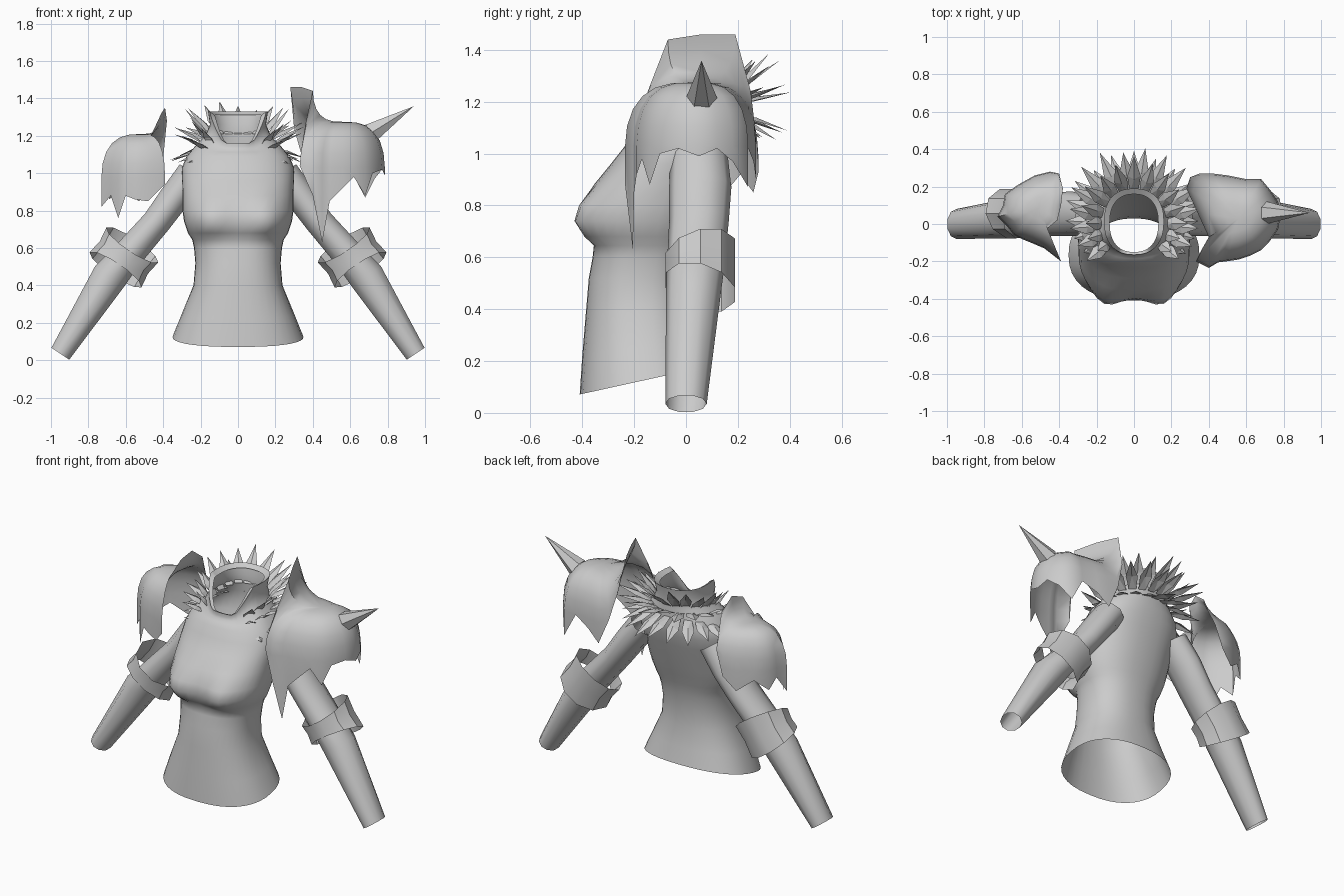
import bpy, math, random
from mathutils import Vector

if "Cube" in bpy.data.objects:
    bpy.data.objects.remove(bpy.data.objects["Cube"])

random.seed(4)
gray = bpy.data.materials.new("plain_gray")
gray.diffuse_color = (0.6, 0.6, 0.6, 1)
gray.use_nodes = True
gray.node_tree.nodes["Principled BSDF"].inputs["Base Color"].default_value = gray.diffuse_color


def make(name, verts, faces, angle=50):
    me = bpy.data.meshes.new(name)
    me.from_pydata([tuple(v) for v in verts], [], faces)
    me.materials.append(gray)
    ob = bpy.data.objects.new(name, me)
    bpy.context.collection.objects.link(ob)
    bpy.ops.object.select_all(action='DESELECT')
    ob.select_set(True)
    bpy.context.view_layer.objects.active = ob
    bpy.ops.object.mode_set(mode='EDIT')
    bpy.ops.mesh.select_all(action='SELECT')
    bpy.ops.mesh.normals_make_consistent(inside=False)
    bpy.ops.object.mode_set(mode='OBJECT')
    if angle:
        bpy.ops.object.shade_smooth_by_angle(angle=math.radians(angle))
    return ob


def loft(name, rings, angle=50):
    """Open tube through closed rings of equal length."""
    n = len(rings[0])
    verts = [v for r in rings for v in r]
    faces = [(i * n + j, i * n + (j + 1) % n, (i + 1) * n + (j + 1) % n, (i + 1) * n + j)
             for i in range(len(rings) - 1) for j in range(n)]
    return make(name, verts, faces, angle)


def clamp(v):
    return max(0.0, min(1.0, v))


# Torso with collar: height, half width, front y, back y
profile = [
    (0.125, 0.35, -0.41, 0.08), (0.25, 0.30, -0.40, 0.055), (0.40, 0.238, -0.385, 0.03),
    (0.52, 0.228, -0.375, 0.03), (0.60, 0.235, -0.36, 0.04), (0.645, 0.245, -0.355, 0.05),
    (0.68, 0.268, -0.385, 0.06), (0.74, 0.288, -0.40, 0.08), (0.80, 0.297, -0.395, 0.10),
    (0.88, 0.297, -0.355, 0.125), (0.96, 0.30, -0.29, 0.15), (1.03, 0.30, -0.235, 0.17),
    (1.09, 0.275, -0.21, 0.18), (1.15, 0.225, -0.185, 0.18), (1.20, 0.175, -0.17, 0.175),
    (1.26, 0.15, -0.165, 0.175), (1.33, 0.16, -0.165, 0.19), (1.31, 0.13, -0.15, 0.16)]
N = 36
rings = []
for z, hw, yf, yb in profile:
    ring = []
    yc, d = (yf + yb) / 2, (yb - yf) / 2
    for i in range(N):
        a = 2 * math.pi * i / N
        s, c = math.sin(a), math.cos(a)
        x = hw * math.copysign(abs(s) ** 0.85, s)
        y = yc - d * math.copysign(abs(c) ** 0.85, c)
        # bust
        if c > 0:
            bump = math.exp(-((abs(x) - 0.16) / 0.09) ** 2 - ((z - 0.75) / 0.08) ** 2)
            y -= 0.055 * bump
        # slanted hem and open collar front
        zz = z + 0.22 * (y - yc) * clamp((0.4 - z) / 0.27)
        if z > 1.1:
            f = clamp((min(a, 2 * math.pi - a) - 0.45) / 0.75)
            low = 1.1 + (z - 1.1) * 0.27
            zz = low + (z - low) * f
        ring.append((x, y, zz))
    rings.append(ring)
loft("torso", rings)

# Sleeves and elbow cuffs
AXIS, PERP = Vector((0.56, 0, -0.83)), Vector((0.83, 0, 0.56))
sleeve = [(0.24, 0.05, 1.0, 0.09, 0.11), (0.34, 0.055, 0.87, 0.085, 0.12),
          (0.435, 0.05, 0.74, 0.08, 0.115), (0.61, 0.035, 0.54, 0.088, 0.11),
          (0.685, 0.028, 0.45, 0.10, 0.105), (0.95, 0.0, 0.035, 0.06, 0.08)]
for side, tag in ((1, "left"), (-1, "right")):
    def flip(v):
        return Vector((v.x * side, v.y, v.z))
    rings = []
    for x, y, z, hp, hy in sleeve:
        rings.append([flip(Vector((x, y, z)) + PERP * hp * math.cos(t) + Vector((0, hy * math.sin(t), 0)))
                      for t in (2 * math.pi * (k + 0.5) / 10 for k in range(10))])
    loft(tag + "_sleeve", rings)
    rings = [[], [], []]
    for k in range(10):
        t = 2 * math.pi * k / 10
        back = (1 + math.sin(t)) / 2
        h = 0.045 + 0.07 * back
        mid = Vector((0.61, 0.055, 0.55)) + Vector((0, 0.14 * math.sin(t), 0))
        for row, off in enumerate((-1, 0, 1)):
            flare = 0.155 + 0.012 * abs(off)
            rings[row].append(flip(mid + PERP * flare * math.cos(t) + AXIS * (h * off)))
    loft(tag + "_cuff", rings, 35)


# Shoulder guards: a dome from an apex to a ragged edge, rising into a neck flange
def shoulder_guard(name, apex, edge, base, rows=6):
    apex = Vector(apex)
    n = len(edge)
    verts, faces = [apex], []
    for r in range(1, rows + 1):
        t = r / rows * math.pi / 2
        out, drop = math.sin(t) ** 0.85, (1 - math.cos(t)) ** 1.25
        for x, y, z in edge:
            ze = max(z, base)
            verts.append((apex.x + (x - apex.x) * out, apex.y + (y - apex.y) * out,
                          apex.z + (ze - apex.z) * drop))
    verts += edge
    faces += [(0, 1 + j, 1 + (j + 1) % n) for j in range(n)]
    for r in range(rows):
        a, b = 1 + r * n, 1 + (r + 1) * n
        for j in range(n):
            k = (j + 1) % n
            if r == rows - 1:   # hanging points below the dome
                pj, pk = edge[j][2] < base, edge[k][2] < base
                if pj and pk:
                    faces.append((a + j, a + k, b + k, b + j))
                elif pj:
                    faces.append((a + j, a + k, b + j))
                elif pk:
                    faces.append((a + j, a + k, b + k))
            else:
                faces.append((a + j, a + k, b + k, b + j))
    me = make(name, verts, faces, 60)
    return me


shoulder_guard("large_shoulder_guard", (0.56, 0.03, 1.275), [
    (0.40, -0.07, 1.44), (0.36, -0.14, 1.26), (0.33, -0.20, 1.04), (0.40, -0.235, 0.88),
    (0.45, -0.205, 0.63), (0.49, -0.20, 0.85), (0.56, -0.19, 0.92), (0.62, -0.17, 0.98),
    (0.68, -0.14, 0.88), (0.72, -0.10, 1.0), (0.77, -0.03, 1.02), (0.785, 0.05, 0.99),
    (0.77, 0.12, 1.02), (0.73, 0.18, 0.97), (0.68, 0.24, 0.87), (0.60, 0.24, 1.02),
    (0.50, 0.26, 0.97), (0.42, 0.27, 0.90), (0.35, 0.27, 1.06), (0.30, 0.25, 1.24),
    (0.28, 0.19, 1.46), (0.34, 0.06, 1.46)], 1.03)
shoulder_guard("small_shoulder_guard", (-0.51, 0.09, 1.21), [
    (-0.41, 0.02, 1.32), (-0.47, -0.03, 1.18), (-0.50, -0.09, 1.0), (-0.39, -0.20, 0.94),
    (-0.48, -0.13, 0.85), (-0.55, -0.10, 0.86), (-0.60, -0.08, 0.88), (-0.64, -0.06, 0.76),
    (-0.68, -0.01, 0.88), (-0.73, 0.04, 0.82), (-0.70, 0.10, 0.92), (-0.69, 0.16, 0.86),
    (-0.62, 0.21, 0.92), (-0.53, 0.26, 0.85), (-0.45, 0.28, 0.93), (-0.40, 0.27, 1.08),
    (-0.38, 0.19, 1.28), (-0.39, 0.10, 1.35)], 0.98)

# Horn on the large guard
tip, root = Vector((0.94, 0.06, 1.358)), Vector((0.71, 0.06, 1.215))
d = (tip - root).normalized()
side_v = Vector((0, 1, 0))
up = d.cross(side_v)
base = [root + 0.06 * (math.cos(t) * side_v + math.sin(t) * up)
        for t in (2 * math.pi * k / 6 for k in range(6))]
make("shoulder_horn", base + [tip], [(k, (k + 1) % 6, 6) for k in range(6)], 30)

# Feather ruff: three layers of folded blades round the back of the neck
verts, faces = [], []
for count, spread, rx, ry, drop, lift, length in (
        (15, 125, 0.16, 0.17, 0.0, 42, 0.23), (16, 128, 0.19, 0.19, 0.025, 18, 0.235),
        (15, 122, 0.21, 0.185, 0.06, -22, 0.20)):
    for i in range(count):
        u = -1 + 2 * i / (count - 1)
        a = math.radians(90 + spread * u)
        front = clamp((abs(u) - 0.35) / 0.65)
        ca, sa = math.cos(a), math.sin(a)
        e = math.radians(lift + random.uniform(-7, 7) + 10 * front)
        ln = length * (1 - 0.4 * front) * random.uniform(0.9, 1.08)
        p = Vector((rx * ca, ry * sa, 1.21 - drop - 0.07 * front))
        out = Vector((ca * math.cos(e), sa * math.cos(e), math.sin(e)))
        across = Vector((-sa, ca, 0))
        n = out.cross(across)
        if n.z < 0:
            n = -n
        w = 0.036
        k = len(verts)
        verts += [p - across * w * 0.6, p + across * w * 0.6,
                  p + out * ln * 0.45 + across * w, p + out * ln,
                  p + out * ln * 0.45 - across * w, p + out * ln * 0.4 + n * 0.014]
        faces += [(k + q, k + (q + 1) % 5, k + 5) for q in range(5)]
make("feather_ruff", verts, faces, 0)
